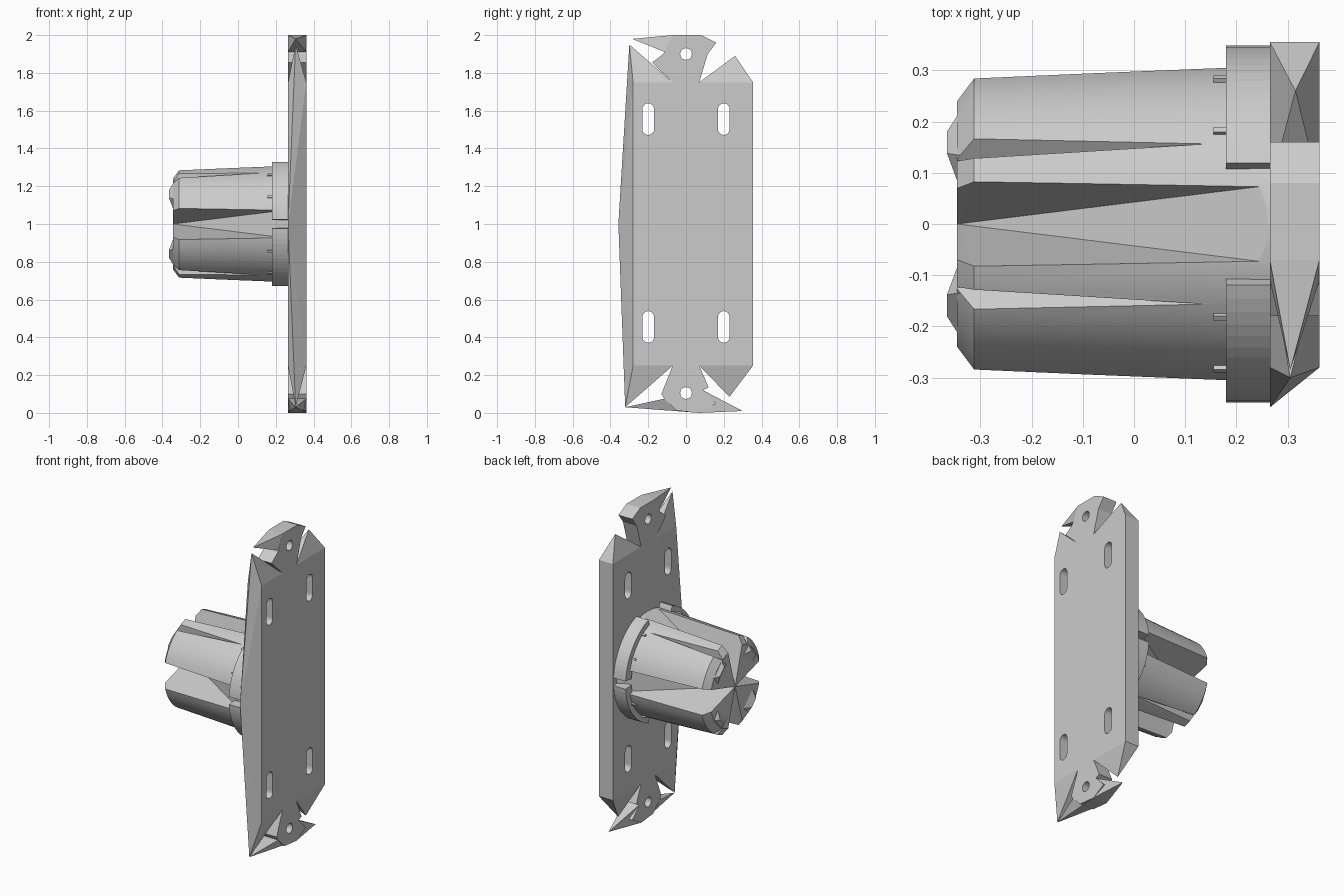
import bpy, bmesh, math
from mathutils import Vector

if "Cube" in bpy.data.objects:
    bpy.data.objects.remove(bpy.data.objects["Cube"])

grey = bpy.data.materials.new("plain_grey")
grey.diffuse_color = (0.6, 0.6, 0.6, 1)
grey.use_nodes = True
grey.node_tree.nodes["Principled BSDF"].inputs["Base Color"].default_value = grey.diffuse_color
BACK, FRONT = 0.265, 0.362   # faces of the plate along x


def finish(bm, name, smooth=False):
    bmesh.ops.recalc_face_normals(bm, faces=bm.faces)
    me = bpy.data.meshes.new(name)
    bm.to_mesh(me)
    bm.free()
    ob = bpy.data.objects.new(name, me)
    bpy.context.collection.objects.link(ob)
    me.materials.append(grey)
    if smooth:
        bpy.ops.object.select_all(action='DESELECT')
        ob.select_set(True)
        bpy.context.view_layer.objects.active = ob
        bpy.ops.object.shade_smooth_by_angle(angle=math.radians(20))
    return ob


def hull(name, pts):
    bm = bmesh.new()
    for p in pts:
        bm.verts.new(p)
    res = bmesh.ops.convex_hull(bm, input=bm.verts)
    loose = {g for g in res["geom_interior"] if isinstance(g, bmesh.types.BMVert)}
    bmesh.ops.delete(bm, geom=list(loose), context='VERTS')
    bmesh.ops.dissolve_limit(bm, angle_limit=0.01, verts=bm.verts, edges=bm.edges)
    return finish(bm, name)


def prism(name, outline, x0=BACK, x1=FRONT):
    bm = bmesh.new()
    f = bm.faces.new([bm.verts.new((x0, y, z)) for y, z in outline])
    ext = bmesh.ops.extrude_face_region(bm, geom=[f], use_keep_orig=True)
    bmesh.ops.translate(bm, vec=(x1 - x0, 0, 0),
                        verts=[v for v in ext["geom"] if isinstance(v, bmesh.types.BMVert)])
    return finish(bm, name)


def cut(ob, cutter):
    m = ob.modifiers.new("cut", 'BOOLEAN')
    m.operation, m.solver, m.object = 'DIFFERENCE', 'EXACT', cutter
    cutter.hide_render = True
    cutter.hide_viewport = True


def wing(name, base, tip):
    """Wedge from full-thickness base points to a single tip."""
    hull(name, [(x, y, z) for x in (BACK, FRONT) for y, z in base] + [tip])


# plate body with four slots
body = prism("plate_body", [(-0.28, 0.25), (0.355, 0.25), (0.355, 1.75), (-0.28, 1.75)])
for y in (-0.2, 0.2):
    for z in (0.455, 1.555):
        pts = []
        for i in range(18):
            a = math.pi * (i if i < 9 else i - 1) / 8
            pts.append((y + 0.031 * math.cos(a),
                        z + 0.031 * math.sin(a) + (0.053 if i < 9 else -0.053)))
        cut(body, prism("slot_cutter", pts, 0.2, 0.42))

# bulging ridge along the front side of the plate
hull("plate_ridge", [(x, -0.28, z) for x in (BACK, FRONT) for z in (0.25, 1.75)]
     + [(BACK, -0.358, 1.0), (0.305, -0.3, 1.95), (0.305, -0.322, 0.03)])

# end tabs with round screw holes
top_tab = prism("top_tab", [(-0.07, 1.75), (0.07, 1.75), (0.115, 1.9), (0.16, 1.96),
                            (0.08, 2), (-0.07, 2), (-0.12, 1.9), (-0.18, 1.855)])
bottom_tab = prism("bottom_tab", [(-0.07, 0.25), (-0.13, 0.1), (-0.115, 0.075), (-0.05, 0.012),
                                  (0.07, 0), (0.16, 0.05), (0.09, 0.12), (0.12, 0.135), (0.07, 0.25)])
for tab, z in ((top_tab, 1.9), (bottom_tab, 0.105)):
    ring = [(0.031 * math.cos(i * math.pi / 10), z + 0.031 * math.sin(i * math.pi / 10))
            for i in range(20)]
    cut(tab, prism("screw_cutter", ring, 0.2, 0.42))

# pointed corners and wings around the tabs
wing("corner_top_back", [(0.07, 1.75), (0.355, 1.75)], (0.315, 0.26, 1.89))
wing("corner_top_front", [(-0.07, 1.75), (-0.28, 1.75)], (0.305, -0.3, 1.95))
wing("corner_bottom_back", [(0.07, 0.25), (0.355, 0.25)], (0.315, 0.23, 0.085))
wing("corner_bottom_front", [(-0.07, 0.25), (-0.28, 0.25)], (0.305, -0.322, 0.03))
wing("wing_top_front", [(-0.07, 2), (-0.11, 1.91)], (0.305, -0.285, 1.98))
wing("wing_bottom_front", [(-0.115, 0.075), (0.07, 0)], (0.305, -0.322, 0.03))
wing("wing_bottom_back", [(0.09, 0.12), (0.07, 0)], (0.335, 0.3, 0.01))

# tapered hub, lathed round the x axis
bm = bmesh.new()
profile = [(0.28, 0), (0.28, 0.318), (0.18, 0.314), (-0.312, 0.296), (-0.345, 0.25), (-0.345, 0)]
vs = [bm.verts.new((x, 0, 1 + r)) for x, r in profile]
es = [bm.edges.new(p) for p in zip(vs, vs[1:])]
bmesh.ops.spin(bm, geom=vs + es, cent=(0, 0, 1), axis=(1, 0, 0),
               angle=2 * math.pi, steps=48, use_duplicate=False)
bmesh.ops.remove_doubles(bm, verts=bm.verts, dist=0.0005)
hub = finish(bm, "hub", True)


def polar(x, r, side, ang):
    """Point at radius r and sideways offset, turned by ang round the hub axis."""
    c, s = math.cos(ang), math.sin(ang)
    return Vector((x, r * c - side * s, 1 + r * s + side * c))


# four wide wedge flutes that deepen toward the hub's end
for k in range(4):
    a = k * math.pi / 2
    pts = [polar(-0.345, 0.0, 0, a), polar(-0.42, 0.0, 0, a)]
    for s in (-1, 1):
        pts += [polar(0.262, 0.317, 0.075 * s, a), polar(0.262, 0.45, 0.075 * s, a),
                polar(-0.312, 0.286, 0.083 * s, a), polar(-0.312, 0.45, 0.083 * s, a),
                polar(-0.42, 0.286, 0.083 * s, a), polar(-0.42, 0.45, 0.083 * s, a)]
    cut(hub, hull("flute_cutter", pts))

# narrow grooves on the upper and lower lobes
for deg in (60, 120, 240, 300):
    a = math.radians(deg)
    pts = [polar(0.16, 0.315, 0, a), polar(0.16, 0.36, 0, a), polar(-0.42, 0.235, 0, a)]
    for s in (-1, 1):
        pts += [polar(-0.42, 0.3, 0.032 * s, a), polar(-0.42, 0.36, 0.032 * s, a)]
    cut(hub, hull("groove_cutter", pts))

for k in range(4):
    # split collar quarter
    sy, sz = ((1, 1), (-1, 1), (-1, -1), (1, -1))[k]
    arc = [math.radians(4 + 66 * i / 14) for i in range(15)]
    ring = [(0.349 * math.cos(a), 0.349 * math.sin(a)) for a in arc]
    ring += [(0.29 * math.cos(a), 0.29 * math.sin(a)) for a in reversed(arc)]
    prism("collar_%d" % k, [(sy * y, 1 + sz * z) for y, z in ring], 0.18, 0.27)
    # small pegs beside the collar
    for deg in (27, 55):
        a = math.atan2(sz * math.sin(math.radians(deg)), sy * math.cos(math.radians(deg)))
        hull("collar_peg", [polar(x, r, s, a) for x in (0.155, 0.19)
                            for r in (0.3, 0.322) for s in (-0.006, 0.006)])
    # low point on the lobe's end
    a = math.radians(45 + 90 * k)
    hull("end_point", [polar(-0.34, 0.17, -0.07, a), polar(-0.34, 0.17, 0.07, a),
                       polar(-0.34, 0.25, -0.06, a), polar(-0.34, 0.25, 0.06, a),
                       polar(-0.365, 0.225, -0.03, a), polar(-0.365, 0.225, 0.03, a)])
